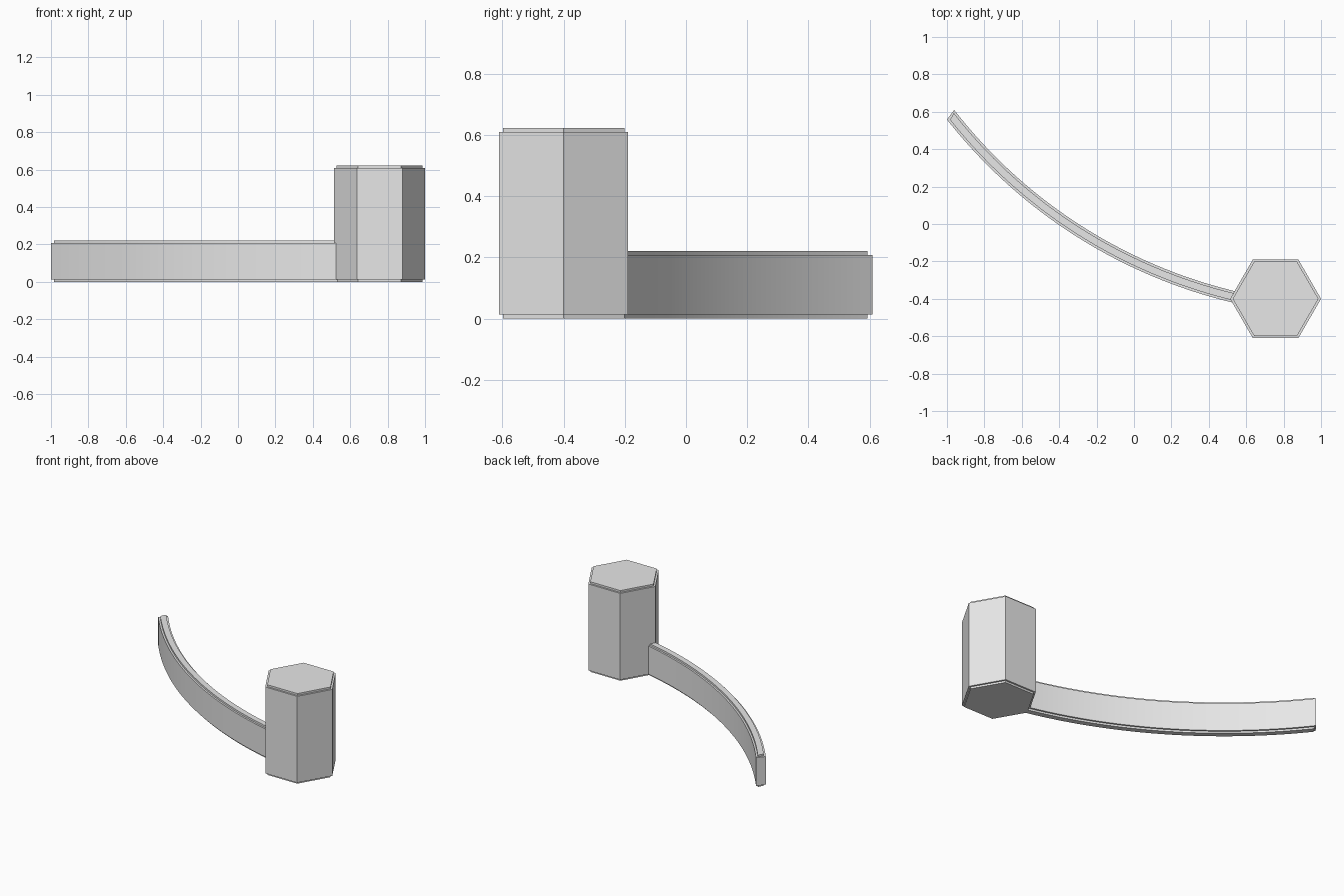
import bpy, bmesh
from math import sin, cos, radians, pi

cube = bpy.data.objects.get("Cube")
if cube:
    bpy.data.objects.remove(cube, do_unlink=True)

grey = bpy.data.materials.new("plain_grey")
grey.use_nodes = True
colour = (0.8, 0.8, 0.8, 1)
grey.diffuse_color = colour
grey.node_tree.nodes["Principled BSDF"].inputs["Base Color"].default_value = colour

STEP = 0.013    # height of the recessed lips
INSET = 0.012   # how far the lips sit in from the sides


def stepped_prism(name, outline, height):
    """Extrude outline(inset) upward, with a recessed lip at top and bottom."""
    levels = [(INSET, 0), (INSET, STEP), (0, STEP),
              (0, height - STEP), (INSET, height - STEP), (INSET, height)]
    bm = bmesh.new()
    rings = [[bm.verts.new((x, y, z)) for x, y in outline(inset)]
             for inset, z in levels]
    for low, high in zip(rings, rings[1:]):
        for i in range(len(low)):
            j = (i + 1) % len(low)
            bm.faces.new((low[i], low[j], high[j], high[i]))
    bm.faces.new(rings[0][::-1])
    bm.faces.new(rings[-1])
    bmesh.ops.recalc_face_normals(bm, faces=bm.faces)
    mesh = bpy.data.meshes.new(name)
    bm.to_mesh(mesh)
    bm.free()
    mesh.materials.append(grey)
    obj = bpy.data.objects.new(name, mesh)
    bpy.context.collection.objects.link(obj)
    return obj


# Hexagonal post
def hexagon(inset):
    r = 0.243 - inset / cos(pi / 6)
    return [(0.757 + r * cos(i * pi / 3), -0.4 + r * sin(i * pi / 3))
            for i in range(6)]


stepped_prism("hexagonal_post", hexagon, 0.622)


# Curved wall, running into the post
def arc(radius, start, end, steps=40):
    angles = [radians(start + (end - start) * i / steps) for i in range(steps + 1)]
    return [(1.171 + radius * cos(a), 2.266 + radius * sin(a)) for a in angles]


def band(inset):
    shift = inset * 21    # same inset at the free end, in degrees
    outer = arc(2.762 - inset, 218.18 + shift, 257)
    inner = arc(2.7 + inset, 217.83 + shift, 257)
    return outer + inner[::-1]


wall = stepped_prism("curved_wall", band, 0.22)
bpy.ops.object.select_all(action='DESELECT')
wall.select_set(True)
bpy.context.view_layer.objects.active = wall
bpy.ops.object.shade_smooth_by_angle(angle=radians(25))
